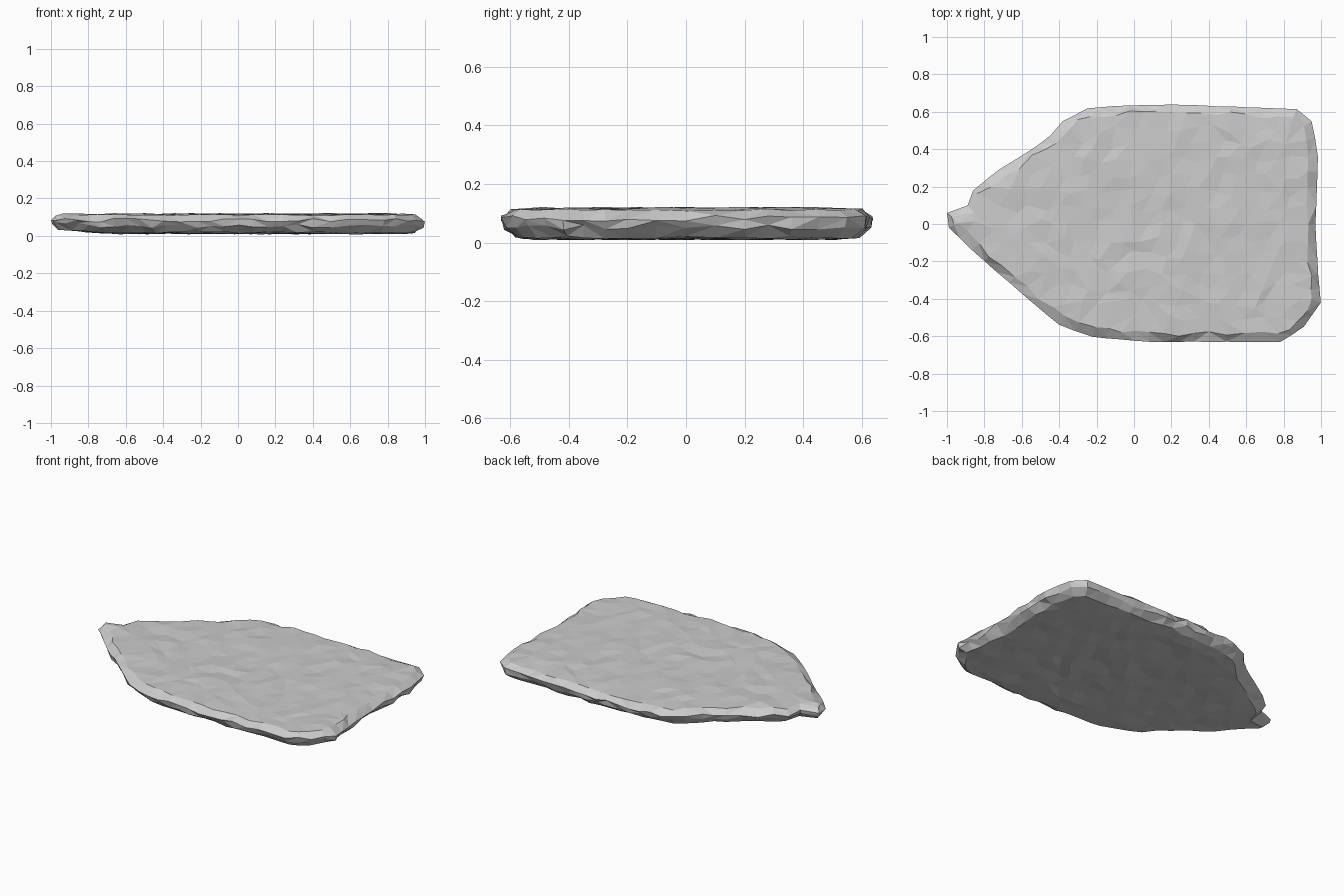
import bpy, bmesh, random
from mathutils import Vector
from mathutils.geometry import delaunay_2d_cdt

if "Cube" in bpy.data.objects:
    bpy.data.objects.remove(bpy.data.objects["Cube"])

random.seed(4)

# Outline of the flagstone seen from above
OUTLINE = [(-1, .06), (-.99, -.02), (-.8, -.2), (-.6, -.37), (-.4, -.54), (-.22, -.605),
           (.08, -.63), (.4, -.63), (.78, -.63), (.91, -.55), (1, -.42), (.98, -.2),
           (.97, 0), (.98, .2), (.985, .36), (.95, .55), (.87, .615), (.6, .625),
           (.2, .64), (-.1, .63), (-.25, .62), (-.38, .55), (-.45, .47), (-.56, .39),
           (-.72, .29), (-.86, .18), (-.89, .1)]


def resample(pts, step):
    out = []
    for i, p in enumerate(pts):
        a, b = Vector(p), Vector(pts[(i + 1) % len(pts)])
        n = max(1, round((b - a).length / step))
        out += [a.lerp(b, k / n) for k in range(n)]
    return out


def inset(pts, amount, jitter):
    out = []
    for i, p in enumerate(pts):
        d = (pts[(i + 1) % len(pts)] - pts[i - 1]).normalized()
        out.append(p + Vector((-d.y, d.x)) * (amount + random.uniform(-jitter, jitter)))
    return out


def tip_lift(x):
    return .022 * max(0, (-x - .75) / .25)


rim = resample(OUTLINE, .085)
n = len(rim)
bm = bmesh.new()

# Chipped edge: rings of (inset, jitter, height, height jitter)
rings = []
for ins, jit, z, zj in [(.055, .012, .018, .005), (.012, .008, .052, .010),
                        (0, .002, .083, .010), (.042, .015, .112, .004)]:
    rings.append([bm.verts.new((p.x, p.y, z + random.uniform(-zj, zj)
                                + (tip_lift(p.x) if z < .06 else 0)))
                  for p in inset(rim, ins, jit)])
for lo, hi in zip(rings, rings[1:]):
    for i in range(n):
        j = (i + 1) % n
        if random.random() < .5:
            bm.faces.new((lo[i], lo[j], hi[j]))
            bm.faces.new((lo[i], hi[j], hi[i]))
        else:
            bm.faces.new((lo[i], lo[j], hi[i]))
            bm.faces.new((lo[j], hi[j], hi[i]))


# Uneven split faces: jittered points triangulated inside a ring
def face_cap(ring, z, zj, lift):
    pts = [v.co.xy for v in ring]
    inner = inset(pts, .05, 0)

    def inside(p):
        hit = False
        for a, b in zip(inner, inner[1:] + inner[:1]):
            if (a.y > p.y) != (b.y > p.y) and p.x < a.x + (p.y - a.y) * (b.x - a.x) / (b.y - a.y):
                hit = not hit
        return hit

    step = .085
    verts = list(ring)
    for r in range(-8, 9):
        for c in range(-13, 14):
            p = Vector(((c + .5 * (r % 2)) * step + random.uniform(-.025, .025),
                        r * step + random.uniform(-.025, .025)))
            if inside(p):
                pts.append(p)
                verts.append(bm.verts.new((p.x, p.y, z + random.uniform(-zj, zj)
                                           + lift * tip_lift(p.x))))
    edges = [(i, (i + 1) % n) for i in range(n)]
    _, _, tris, orig, _, _ = delaunay_2d_cdt(pts, edges, [], 1, 1e-6)
    for t in tris:
        f = [verts[orig[i][0]] for i in t]
        if bm.faces.get(f) is None:
            bm.faces.new(f)


face_cap(rings[3], .116, .006, 0)
face_cap(rings[0], .014, .006, 1)

bmesh.ops.recalc_face_normals(bm, faces=bm.faces)
mesh = bpy.data.meshes.new("flat_stone")
bm.to_mesh(mesh)
bm.free()
stone = bpy.data.objects.new("flat_stone", mesh)
bpy.context.collection.objects.link(stone)
